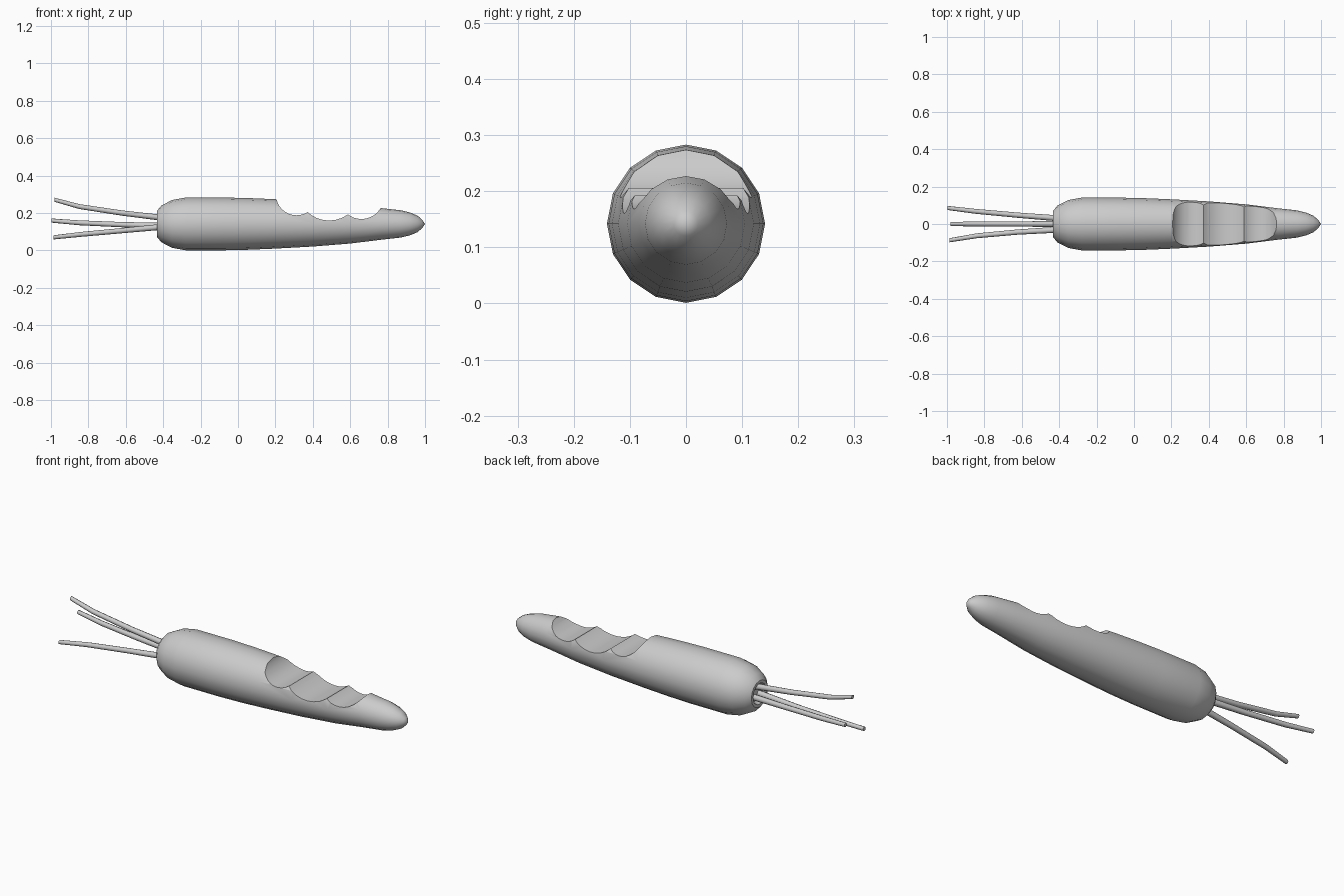
import bpy, bmesh, math
from mathutils import Vector

if "Cube" in bpy.data.objects:
    bpy.data.objects.remove(bpy.data.objects["Cube"])

AXIS_Z = 0.142


def finish(name, bm):
    bmesh.ops.recalc_face_normals(bm, faces=bm.faces)
    me = bpy.data.meshes.new(name)
    bm.to_mesh(me)
    bm.free()
    ob = bpy.data.objects.new(name, me)
    bpy.context.collection.objects.link(ob)
    return ob


def activate(ob):
    bpy.ops.object.select_all(action='DESELECT')
    ob.select_set(True)
    bpy.context.view_layer.objects.active = ob


def smooth(ob, deg):
    activate(ob)
    bpy.ops.object.shade_smooth_by_angle(angle=math.radians(deg))


def tube(name, rings, sides):
    """Skin circular rings (centre, radius) set across the x axis; radius 0 is a pole."""
    bm = bmesh.new()
    loops = []
    for c, r in rings:
        n = 1 if r == 0 else sides
        loops.append([bm.verts.new(Vector(c) + r * Vector((0, math.sin(k * math.tau / sides),
                      math.cos(k * math.tau / sides)))) for k in range(n)])
    for a, b in zip(loops, loops[1:]):
        for k in range(sides):
            j = (k + 1) % sides
            quad = [a[k % len(a)], a[j % len(a)], b[j % len(b)], b[k % len(b)]]
            bm.faces.new(list(dict.fromkeys(quad)))
    for end in (loops[0], loops[-1]):
        if len(end) > 1:
            bm.faces.new(end)
    return finish(name, bm)


# Tapered root with a recessed crown
profile = [(-0.405, 0), (-0.41, 0.045), (-0.433, 0.055), (-0.433, 0.07), (-0.41, 0.098),
           (-0.352, 0.128), (-0.28, 0.141), (-0.07, 0.141), (0.06, 0.138), (0.2, 0.132),
           (0.4, 0.121), (0.6, 0.105), (0.77, 0.084), (0.87, 0.073), (0.92, 0.061),
           (0.96, 0.044), (0.985, 0.022), (1.0, 0)]
root = tube("carrot_root", [((x, 0, AXIS_Z), r) for x, r in profile], 16)

# Three scooped bites along the top
for x, z, r in [(0.313, 0.298, 0.11), (0.487, 0.33, 0.17), (0.66, 0.288, 0.12)]:
    bpy.ops.mesh.primitive_cylinder_add(vertices=32, radius=r, depth=0.5, location=(x, 0, z),
                                        rotation=(math.pi / 2, 0, 0))
    cutter = bpy.context.object
    cutter.name = "bite_cutter"
    cutter.hide_render = True
    activate(root)
    mod = root.modifiers.new("bite", 'BOOLEAN')
    mod.operation = 'DIFFERENCE'
    mod.solver = 'EXACT'
    mod.object = cutter
    bpy.ops.object.modifier_apply(modifier=mod.name)
    bpy.data.objects.remove(cutter, do_unlink=True)
smooth(root, 35)

# Bent leaf stems
stems = {
    "stem_top": [(-0.40, 0, 0.174), (-0.62, 0, 0.2), (-0.85, 0, 0.235), (-0.98, 0, 0.271)],
    "stem_back": [(-0.40, 0.03, 0.132), (-0.62, 0.047, 0.138), (-0.85, 0.068, 0.148), (-0.998, 0.086, 0.16)],
    "stem_front": [(-0.40, -0.03, 0.127), (-0.62, -0.043, 0.106), (-0.84, -0.063, 0.086), (-0.987, -0.087, 0.07)],
}
for name, path in stems.items():
    radii = (0.016, 0.014, 0.013, 0.011)
    smooth(tube(name, list(zip(path, radii)), 8), 50)
